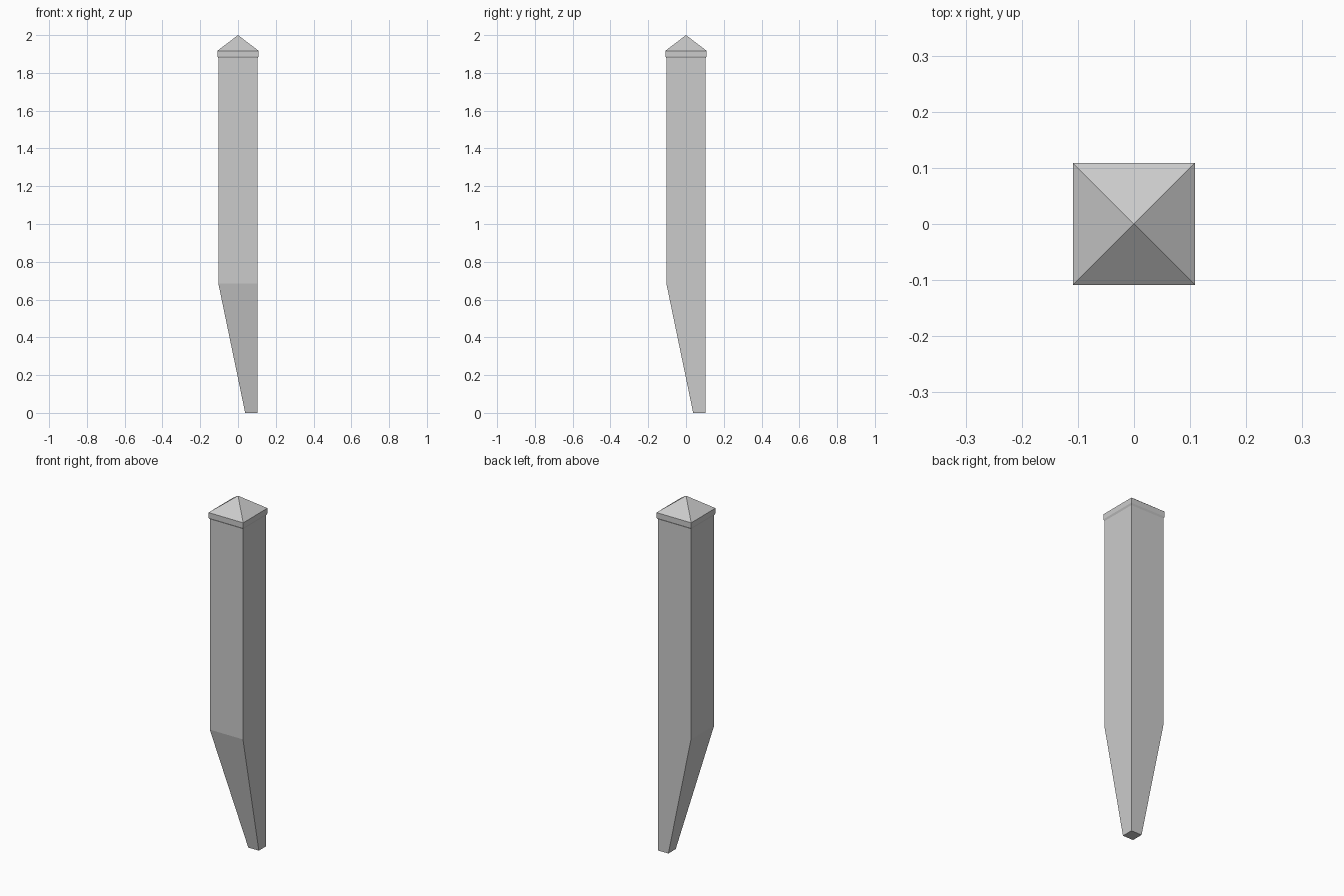
import bpy
import bmesh

cube = bpy.data.objects.get("Cube")
if cube:
    bpy.data.objects.remove(cube, do_unlink=True)

grey = bpy.data.materials.new("plain_grey")
grey.use_nodes = True
colour = (0.6, 0.6, 0.6, 1.0)
grey.diffuse_color = colour
grey.node_tree.nodes["Principled BSDF"].inputs["Base Color"].default_value = colour


def square_loft(name, sections, apex=None):
    """Join square sections (low, high, z), closing with a cap or an apex."""
    bm = bmesh.new()
    rings = [[bm.verts.new((x, y, z)) for x, y in
              ((lo, lo), (hi, lo), (hi, hi), (lo, hi))] for lo, hi, z in sections]
    bm.faces.new(rings[0][::-1])
    for a, b in zip(rings, rings[1:]):
        for i in range(4):
            j = (i + 1) % 4
            bm.faces.new((a[i], a[j], b[j], b[i]))
    if apex is None:
        bm.faces.new(rings[-1])
    else:
        tip = bm.verts.new((0, 0, apex))
        for i in range(4):
            bm.faces.new((rings[-1][i], rings[-1][(i + 1) % 4], tip))
    bmesh.ops.recalc_face_normals(bm, faces=bm.faces)
    mesh = bpy.data.meshes.new(name)
    bm.to_mesh(mesh)
    bm.free()
    mesh.materials.append(grey)
    obj = bpy.data.objects.new(name, mesh)
    bpy.context.collection.objects.link(obj)
    return obj


# Square post whose foot tapers towards the back left corner
HALF = 0.104
square_loft("post", [(0.038, HALF, 0), (-HALF, HALF, 0.685), (-HALF, HALF, 1.88)])

# Pyramid cap with a chamfered lower edge
RIM = 0.109
square_loft("post_cap", [(-HALF, HALF, 1.878), (-RIM, RIM, 1.888), (-RIM, RIM, 1.917)],
            apex=2.0)
